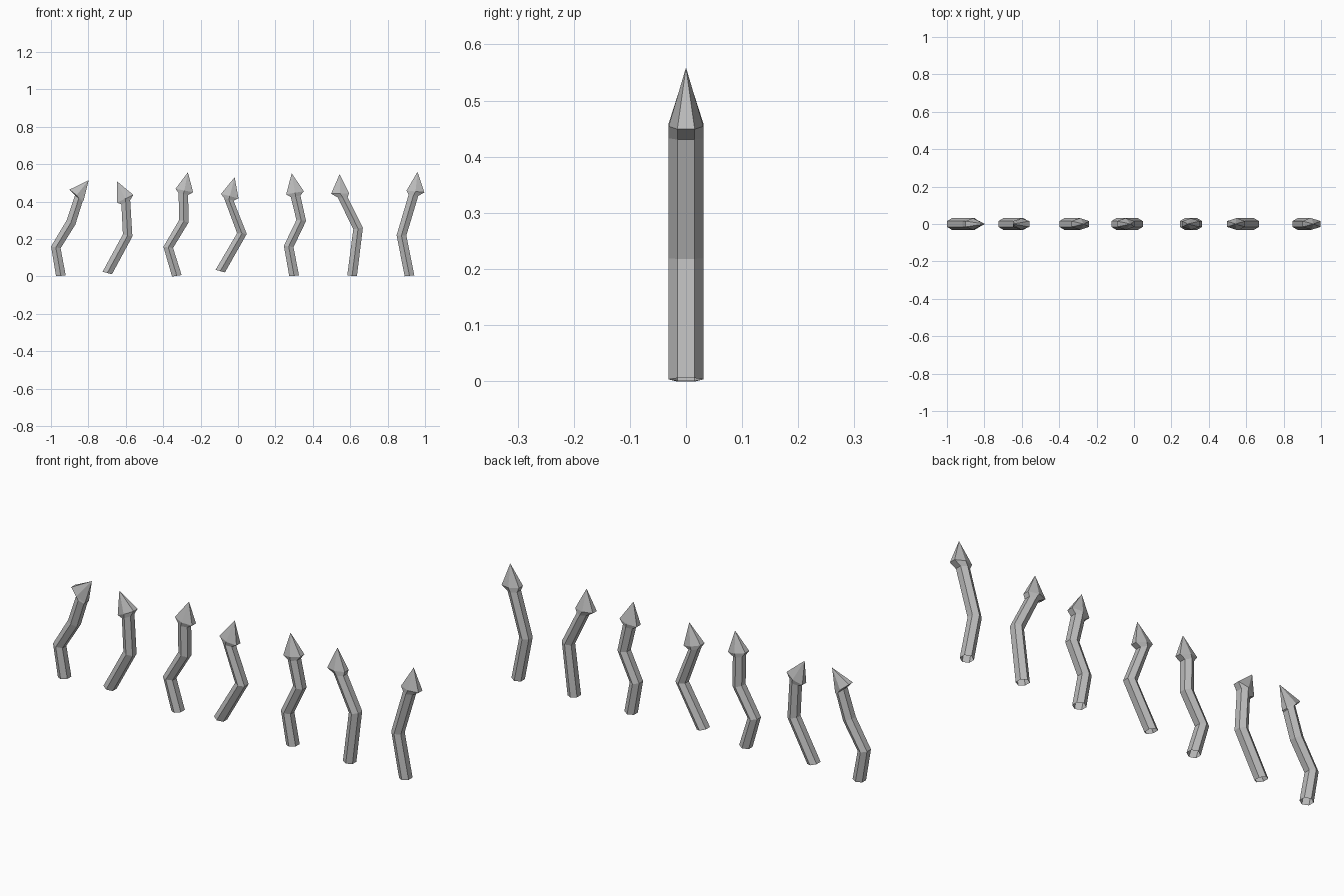
import bpy, bmesh, math
from mathutils import Vector

cube = bpy.data.objects.get("Cube")
if cube:
    bpy.data.objects.remove(cube)

GREY = (0.5, 0.5, 0.5, 1)
grey = bpy.data.materials.new("stone grey")
grey.use_nodes = True
grey.diffuse_color = GREY
grey.node_tree.nodes["Principled BSDF"].inputs["Base Color"].default_value = GREY

DEPTH = 0.031        # half depth of shaft and head
SHAFT = 0.026        # half width of shaft
HEAD = 0.048         # half width of the flared head

# Centre line of each spike in x, z: shaft points, head base, tip
SPIKES = [
    [(-.947, .003), (-.974, .155), (-.893, .288), (-.851, .417), (-.863, .434), (-.798, .515)],
    [(-.699, .018), (-.590, .219), (-.600, .396), (-.603, .415), (-.648, .509)],
    [(-.327, .003), (-.373, .155), (-.290, .294), (-.292, .440), (-.287, .459), (-.268, .556)],
    [(-.095, .028), (.021, .229), (-.049, .411), (-.044, .429), (-.018, .530)],
    [(.300, .003), (.271, .160), (.338, .299), (.308, .428), (.305, .447), (.287, .551)],
    [(.610, .003), (.642, .256), (.560, .422), (.546, .443), (.543, .546)],
    [(.917, .003), (.874, .219), (.938, .433), (.949, .454), (.960, .559)],
]


def tilt(a, b):
    """Lean of a segment away from vertical."""
    return math.atan2(b.x - a.x, b.z - a.z)


def ring(bm, centre, lean, half_width):
    """Six-sided section with corners on the front and back."""
    across = Vector((math.cos(lean), 0, -math.sin(lean)))
    corners = [(0, -1), (1, -.5), (1, .5), (0, 1), (-1, .5), (-1, -.5)]
    return [bm.verts.new(centre + across * u * half_width + Vector((0, v * DEPTH, 0)))
            for u, v in corners]


def spike(name, line):
    pts = [Vector((x, 0, z)) for x, z in line]
    *shaft, base, tip = pts
    bm = bmesh.new()
    head_lean = tilt(base, tip)
    rings = []
    for i, p in enumerate(shaft):
        if i == 0:
            lean = tilt(p, shaft[1]) * 0.5
        elif i == len(shaft) - 1:
            lean = head_lean
        else:
            lean = (tilt(shaft[i - 1], p) + tilt(p, shaft[i + 1])) / 2
        rings.append(ring(bm, p, lean, SHAFT))
    # Flared head
    rings.append(ring(bm, base, head_lean, HEAD))
    for low, high in zip(rings, rings[1:]):
        for i in range(6):
            j = (i + 1) % 6
            bm.faces.new((low[i], low[j], high[j], high[i]))
    # Pointed tip; the foot stays open
    apex = bm.verts.new(tip)
    for i in range(6):
        bm.faces.new((rings[-1][i], rings[-1][(i + 1) % 6], apex))
    mesh = bpy.data.meshes.new(name)
    bm.to_mesh(mesh)
    bm.free()
    mesh.materials.append(grey)
    bpy.context.collection.objects.link(bpy.data.objects.new(name, mesh))


for n, line in enumerate(SPIKES, 1):
    spike(f"bent_spike_{n}", line)
